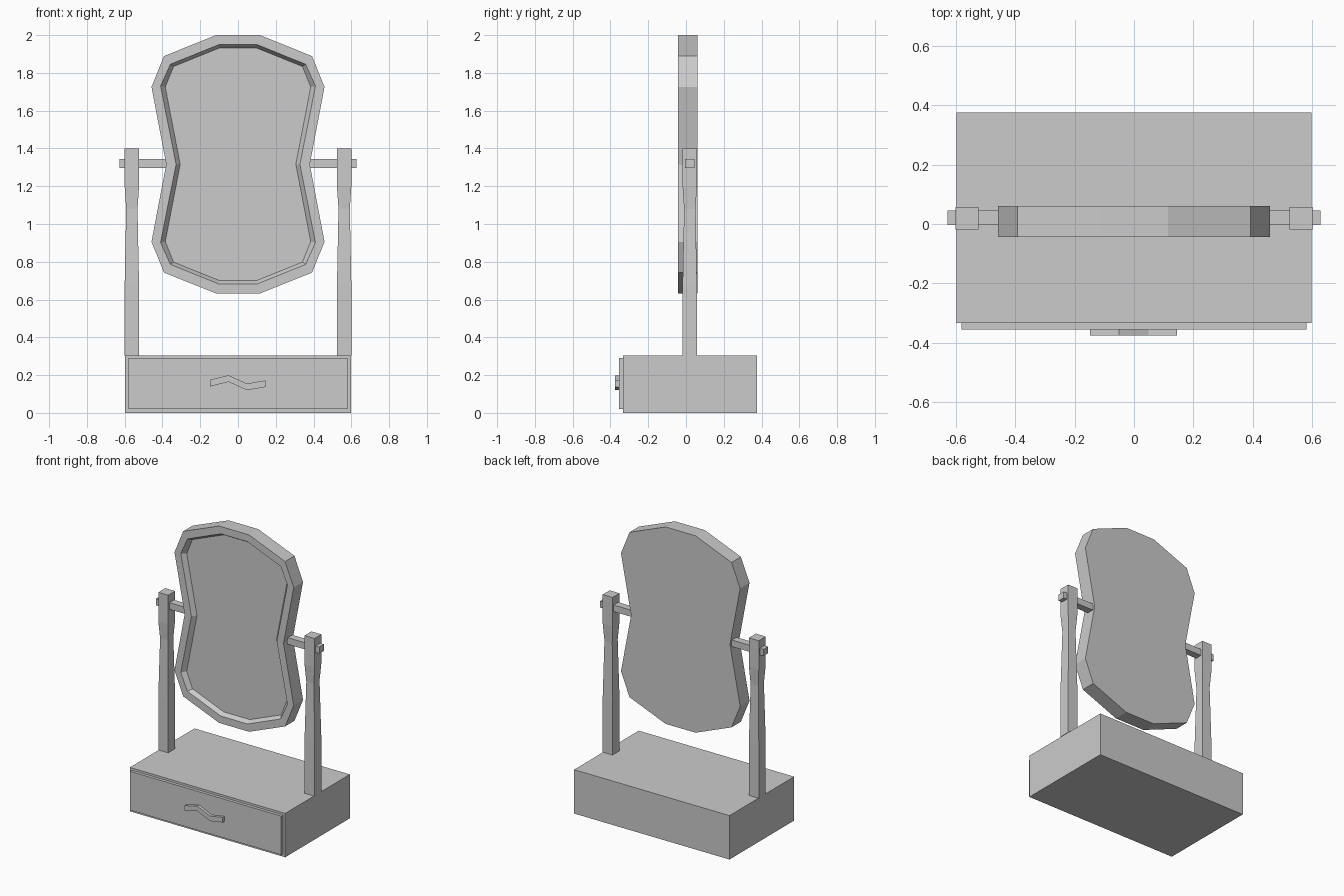
import bpy, bmesh

cube = bpy.data.objects.get("Cube")
if cube:
    bpy.data.objects.remove(cube, do_unlink=True)

grey = bpy.data.materials.new("plain_grey")
grey.use_nodes = True
colour = (0.6, 0.6, 0.6, 1)
grey.diffuse_color = colour
grey.node_tree.nodes["Principled BSDF"].inputs["Base Color"].default_value = colour


def loft(name, rings):
    """Skin a closed solid through rings that have equal point counts."""
    bm = bmesh.new()
    loops = [[bm.verts.new(p) for p in ring] for ring in rings]
    n = len(loops[0])
    for a, b in zip(loops, loops[1:]):
        for i in range(n):
            j = (i + 1) % n
            bm.faces.new((a[i], a[j], b[j], b[i]))
    bm.faces.new(loops[0])
    bm.faces.new(loops[-1])
    bmesh.ops.recalc_face_normals(bm, faces=bm.faces)
    mesh = bpy.data.meshes.new(name)
    bm.to_mesh(mesh)
    bm.free()
    mesh.materials.append(grey)
    obj = bpy.data.objects.new(name, mesh)
    bpy.context.collection.objects.link(obj)
    return obj


def rect(x0, x1, y0, y1, z):
    return [(x0, y0, z), (x1, y0, z), (x1, y1, z), (x0, y1, z)]


def box(name, x0, x1, y0, y1, z0, z1):
    return loft(name, [rect(x0, x1, y0, y1, z) for z in (z0, z1)])


def outline(half, y, mid=1.316):
    """Mirror a quarter outline, given as (x, height above mid), both ways."""
    right = half + [(x, -z) for x, z in reversed(half[:-1])]
    full = right + [(-x, z) for x, z in reversed(right)]
    return [(x, y, mid + z) for x, z in full]


# Base with drawer
box("base_box", -0.597, 0.597, -0.334, 0.375, 0, 0.305)
box("drawer_front", -0.581, 0.581, -0.355, -0.334, 0.02, 0.29)

# Zigzag drawer handle
top = [(-0.148, 0.175), (-0.05, 0.199), (0.048, 0.155), (0.145, 0.172)]
zigzag = top + [(x, z - 0.035) for x, z in reversed(top)]
loft("drawer_handle", [[(x, y, z) for x, z in zigzag] for y in (-0.375, -0.355)])

# Posts with a slim waist, and the pivot rods through them
for side, s in (("right", -1), ("left", 1)):
    rings = []
    for z, r in ((0.305, 0.038), (0.68, 0.038), (1.08, 0.030), (1.2, 0.035), (1.2, 0.038), (1.4, 0.038)):
        c = s * 0.562
        rings.append(rect(c - r, c + r, 0.02 - r, 0.02 + r, z))
    del rings[3]
    loft(side + "_post", rings)
    x0, x1 = sorted((s * 0.36, s * 0.628))
    box(side + "_pivot_rod", x0, x1, -0.004, 0.046, 1.297, 1.343)

# Mirror: back, frame rim, bevelled recess and glass
outer = [(0.115, 0.684), (0.392, 0.573), (0.458, 0.410), (0.380, 0)]
lip = [(0.103, 0.633), (0.358, 0.530), (0.410, 0.414), (0.328, 0)]
glass = [(0.100, 0.615), (0.341, 0.518), (0.385, 0.409), (0.306, 0)]
loft("mirror", [outline(outer, 0.06), outline(outer, -0.043),
                outline(lip, -0.043), outline(glass, -0.013)])
